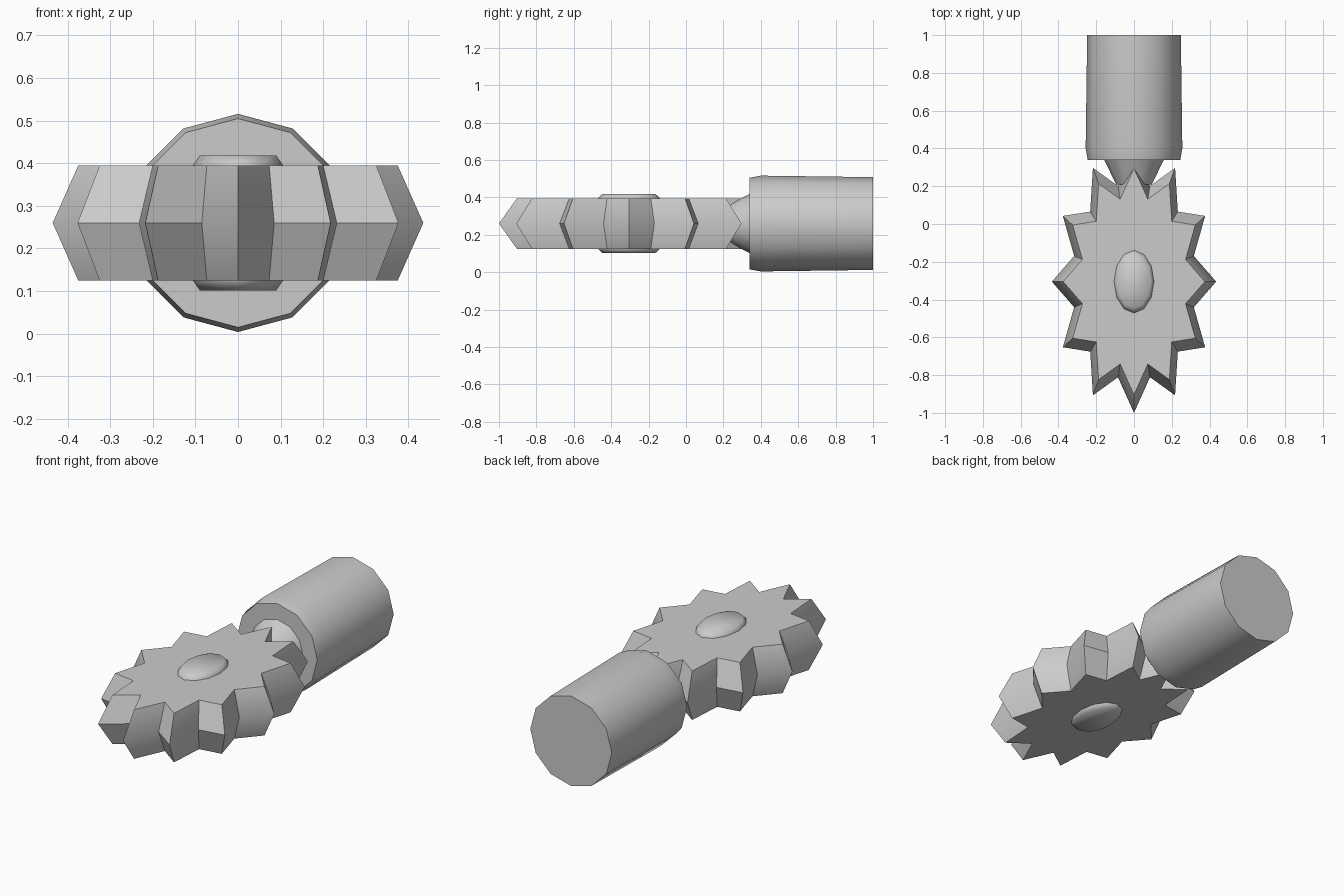
import bpy, bmesh, math
from mathutils import Vector

if "Cube" in bpy.data.objects:
    bpy.data.objects.remove(bpy.data.objects["Cube"])

grey = bpy.data.materials.new("plain grey")
grey.diffuse_color = (0.6, 0.6, 0.6, 1)
grey.use_nodes = True
grey.node_tree.nodes["Principled BSDF"].inputs["Base Color"].default_value = grey.diffuse_color

MID = 0.26          # height of the shared centre plane
WHEEL_Y = -0.305    # centre of the toothed wheel
SIDES = 12


def loft(name, rings, angle):
    """Skin a list of closed point rings and cap both ends."""
    bm = bmesh.new()
    loops = [[bm.verts.new(p) for p in ring] for ring in rings]
    for a, b in zip(loops, loops[1:]):
        n = len(a)
        for i in range(n):
            j = (i + 1) % n
            bm.faces.new((a[i], a[j], b[j], b[i]))
    bm.faces.new(loops[0])
    bm.faces.new(loops[-1])
    bmesh.ops.recalc_face_normals(bm, faces=bm.faces)
    mesh = bpy.data.meshes.new(name)
    bm.to_mesh(mesh)
    bm.free()
    mesh.materials.append(grey)
    obj = bpy.data.objects.new(name, mesh)
    bpy.context.collection.objects.link(obj)
    bpy.ops.object.select_all(action='DESELECT')
    obj.select_set(True)
    bpy.context.view_layer.objects.active = obj
    bpy.ops.object.shade_smooth_by_angle(angle=math.radians(angle))
    return obj


def flat_ring(radii, stretch, z):
    """Ring around the wheel axis, stretched along y."""
    n = len(radii)
    return [Vector((r * math.cos(math.tau * i / n),
                    WHEEL_Y + stretch * r * math.sin(math.tau * i / n), z))
            for i, r in enumerate(radii)]


def shaft_ring(r, y):
    """Upright ring around the handle axis."""
    return [Vector((r * math.sin(math.tau * i / SIDES), y,
                    MID + r * math.cos(math.tau * i / SIDES)))
            for i in range(SIDES)]


# Toothed wheel: star outline, widest at mid height
star = [0.435, 0.328] * SIDES
loft("toothed_wheel", [flat_ring([r * s for r in star], 1.598, MID + dz)
                       for s, dz in ((0.862, -0.135), (1, 0), (0.862, 0.135))], 40)

# Hub: chamfered boss showing on both wheel faces
loft("hub", [flat_ring([r] * SIDES, 1.57, MID + dz)
             for r, dz in ((0.09, -0.158), (0.106, -0.135),
                           (0.106, 0.135), (0.09, 0.158))], 60)

# Neck: cone joining the wheel to the handle
loft("neck", [shaft_ring(0.095, 0.21), shaft_ring(0.16, 0.345)], 40)

# Handle: twelve-sided barrel with a small front chamfer
loft("handle", [shaft_ring(r, y) for r, y in
                ((0.245, 0.34), (0.256, 0.40), (0.248, 1.0))], 40)
